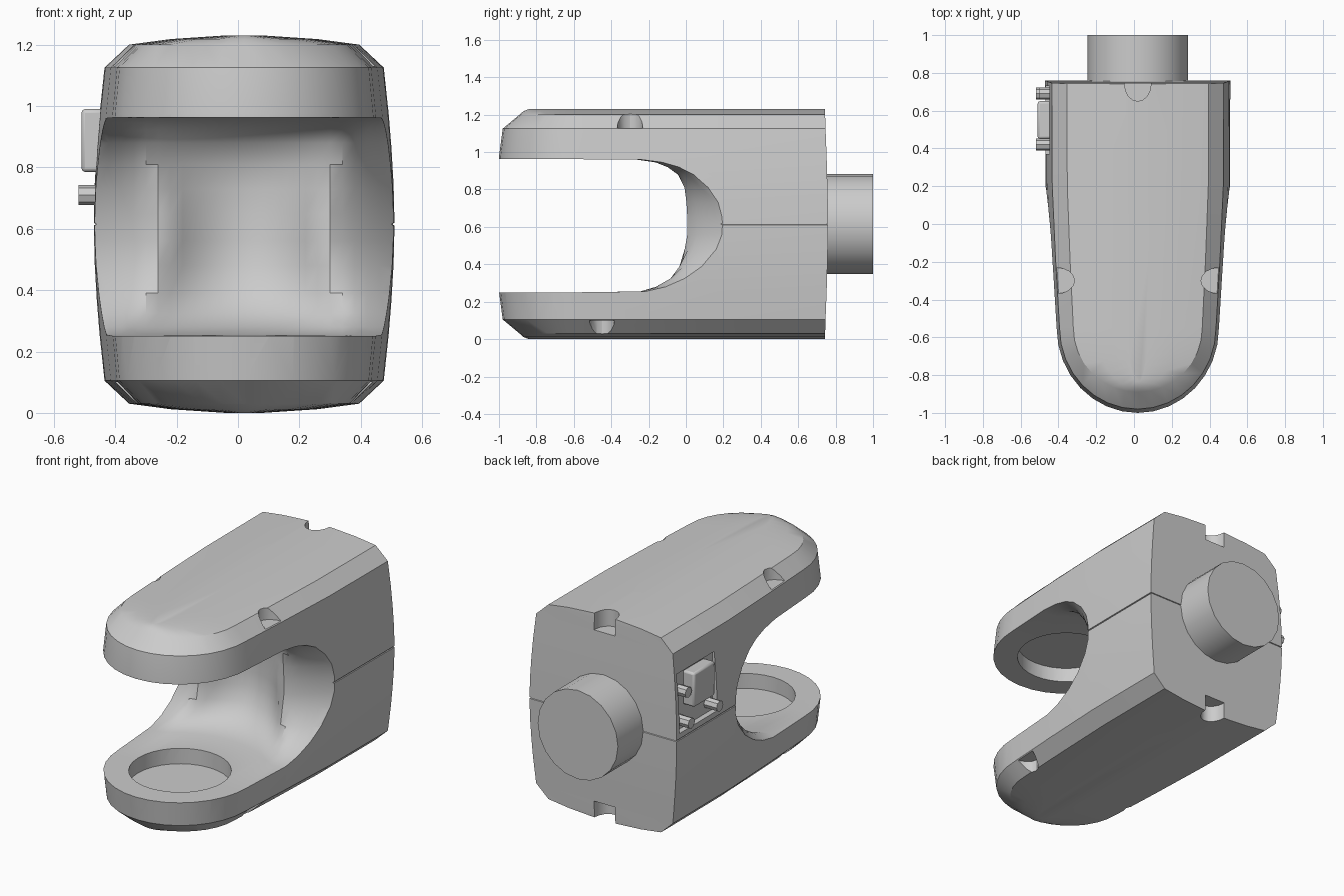
import bpy, bmesh, math
from mathutils import Matrix

if "Cube" in bpy.data.objects:
    bpy.data.objects.remove(bpy.data.objects["Cube"])

CX, MID = 0.02, 0.615   # body centre line in x and z


def make_object(name, verts, faces):
    mesh = bpy.data.meshes.new(name)
    mesh.from_pydata(verts, [], faces)
    bm = bmesh.new()
    bm.from_mesh(mesh)
    bmesh.ops.recalc_face_normals(bm, faces=bm.faces)
    bm.to_mesh(mesh)
    bm.free()
    ob = bpy.data.objects.new(name, mesh)
    bpy.context.collection.objects.link(ob)
    return ob


def loft(name, rings):
    n = len(rings[0])
    verts = [p for r in rings for p in r]
    faces = [(k * n + i, k * n + (i + 1) % n, (k + 1) * n + (i + 1) % n, (k + 1) * n + i)
             for k in range(len(rings) - 1) for i in range(n)]
    faces += [tuple(range(n)), tuple(range((len(rings) - 1) * n, len(rings) * n))]
    return make_object(name, verts, faces)


def box(name, lo, hi):
    x0, y0, z0 = lo
    x1, y1, z1 = hi
    return loft(name, [[(x0, y0, z), (x1, y0, z), (x1, y1, z), (x0, y1, z)] for z in (z0, z1)])


def cylinder(name, loc, r, depth, axis='Z', seg=24, ry=None):
    bm = bmesh.new()
    bmesh.ops.create_cone(bm, cap_ends=True, segments=seg, radius1=r, radius2=r, depth=depth)
    if ry:
        bm.transform(Matrix.Diagonal((1, ry / r, 1, 1)))
    if axis != 'Z':
        bm.transform(Matrix.Rotation(math.pi / 2, 4, 'Y' if axis == 'X' else 'X'))
    bm.transform(Matrix.Translation(loc))
    mesh = bpy.data.meshes.new(name)
    bm.to_mesh(mesh)
    bm.free()
    ob = bpy.data.objects.new(name, mesh)
    bpy.context.collection.objects.link(ob)
    return ob


def activate(ob):
    bpy.ops.object.select_all(action='DESELECT')
    ob.select_set(True)
    bpy.context.view_layer.objects.active = ob


def cut(target, cutter):
    cutter.hide_render = True
    mod = target.modifiers.new("cut", 'BOOLEAN')
    mod.operation, mod.solver, mod.object = 'DIFFERENCE', 'EXACT', cutter
    activate(target)
    bpy.ops.object.modifier_apply(modifier=mod.name)
    bpy.data.objects.remove(cutter)


def smooth(ob, angle=30):
    activate(ob)
    bpy.ops.object.shade_smooth_by_angle(angle=math.radians(angle))


# Housing: plan outlines with a square back and round front, stacked in z
def outline(dz, w, front, back):
    half = [(w, back), (w * 0.995, 0.2), (w * 0.955, -0.2)]
    for i in range(8):
        a = math.radians(90 * i / 8)
        half.append((0.91 * w * math.cos(a), -0.55 + (front + 0.55) * math.sin(a)))
    pts = half + [(0, front)] + [(-x, y) for x, y in reversed(half)]
    return [(CX + x, y, MID + dz) for x, y in pts]


# height above the seam, half width, front y, back y
levels = [(0.002, 0.485, -1.0, 0.755), (0.004, 0.49, -1.0, 0.76), (0.13, 0.487, -1.0, 0.758),
          (0.25, 0.48, -1.0, 0.755), (0.36, 0.471, -1.0, 0.752), (0.51, 0.455, -0.98, 0.746),
          (0.585, 0.375, -0.89, 0.744), (0.603, 0.24, -0.87, 0.743), (0.615, 0.06, -0.84, 0.742)]
housing = loft("yoke_housing",
               [outline(-d, w, f, b) for d, w, f, b in reversed(levels)] +
               [outline(*lv) for lv in levels])

# Slot between the arms: rounded profile, hollow in the middle, falling back at the sides
profile = [(-1.3, 0.25), (-0.6, 0.25), (-0.25, 0.255), (-0.16, 0.28), (-0.09, 0.325), (-0.04, 0.39),
           (-0.01, 0.48), (0.0, 0.56), (0.0, 0.65), (0.0, 0.73), (-0.015, 0.81), (-0.05, 0.88),
           (-0.1, 0.92), (-0.17, 0.945), (-0.27, 0.96), (-0.6, 0.962), (-1.3, 0.962)]


def slot_ring(x):
    ring = []
    for y, z in profile:
        ridge = 0.25 + 0.13 * ((z - 0.605) / 0.355) ** 2
        u = abs(x)
        if u < ridge:
            d = 0.14 * (1 - (u / ridge) ** 2)
        else:
            d = 0.2 * ((u - ridge) / 0.24) ** 1.5
        ring.append((CX + x, y + (d if y > -0.5 else 0), z))
    return ring


cut(housing, loft("slot_cutter", [slot_ring(-0.56 + 0.04 * i) for i in range(29)]))

# Round sockets in the facing sides of both arms
for z in (0.23, 0.98):
    cut(housing, cylinder("socket_cutter", (CX, -0.58, z), 0.28, 0.14, seg=32))

# Screw notches: back centre and both edges, top and bottom
for z, y_side in ((1.23, -0.3), (0.0, -0.45)):
    cut(housing, cylinder("notch_cutter", (CX, 0.74, z), 0.07, 0.2, seg=16, ry=0.09))
    for s in (-1, 1):
        cut(housing, cylinder("notch_cutter", (CX + s * 0.435, y_side, z), 0.1, 0.2, seg=16, ry=0.07))

# Recessed connector bay on the left side
cut(housing, box("bay_cutter", (-0.7, 0.37, 0.65), (-0.435, 0.73, 1.0)))
smooth(housing)

# Round mounting shaft at the back
shaft = cylinder("mounting_shaft", (CX, 0.86, MID), 0.267, 0.28, 'Y', 20)
smooth(shaft)

# Connector block and bolts in the bay
block = box("connector_block", (-0.51, 0.45, 0.785), (-0.43, 0.65, 0.99))
bev = block.modifiers.new("bevel", 'BEVEL')
bev.width, bev.segments = 0.012, 2
smooth(block)
for i, (y, z, x) in enumerate([(0.69, 0.89, -0.5), (0.69, 0.71, -0.52), (0.42, 0.71, -0.52)]):
    bolt = cylinder(f"bay_bolt_{i + 1}", ((x - 0.42) / 2, y, z), 0.032, -0.42 - x, 'X', 8)
